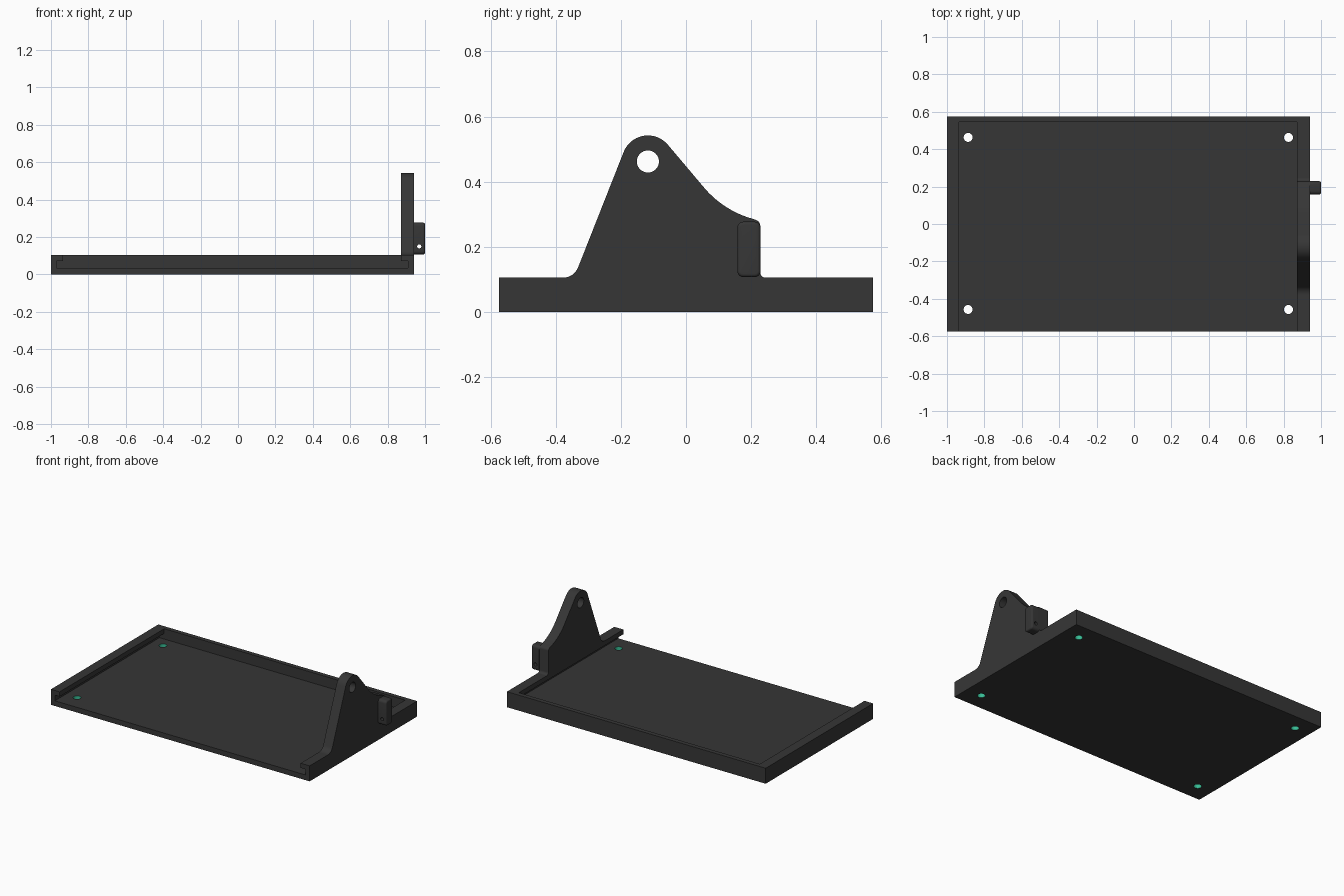
import bpy, bmesh, math
from math import cos, sin, pi, radians
from mathutils import Matrix, Vector

cube = bpy.data.objects.get("Cube")
if cube:
    bpy.data.objects.remove(cube, do_unlink=True)


def material(name, rgb):
    m = bpy.data.materials.new(name)
    m.use_nodes = True
    m.diffuse_color = (*rgb, 1)
    bsdf = m.node_tree.nodes["Principled BSDF"]
    bsdf.inputs["Base Color"].default_value = (*rgb, 1)
    bsdf.inputs["Roughness"].default_value = 0.6
    return m


charcoal = material("charcoal", (0.037, 0.037, 0.037))
green = material("green", (0.04, 0.5, 0.3))


def to_object(bm, name):
    bmesh.ops.recalc_face_normals(bm, faces=bm.faces)
    mesh = bpy.data.meshes.new(name)
    bm.to_mesh(mesh)
    bm.free()
    obj = bpy.data.objects.new(name, mesh)
    bpy.context.collection.objects.link(obj)
    mesh.materials.append(charcoal)
    return obj


def prism(name, points, offset):
    """Extrude a closed outline along an offset."""
    bm = bmesh.new()
    face = bm.faces.new([bm.verts.new(p) for p in points])
    moved = bmesh.ops.extrude_face_region(bm, geom=[face])["geom"]
    bmesh.ops.translate(bm, vec=offset,
                        verts=[v for v in moved if isinstance(v, bmesh.types.BMVert)])
    return to_object(bm, name)


def box(name, low, high):
    x, y, z = low
    X, Y, Z = high
    return prism(name, [(x, y, z), (X, y, z), (X, Y, z), (x, Y, z)], (0, 0, Z - z))


def rod(centre, radius, depth, axis):
    bm = bmesh.new()
    turn = Vector((0, 0, 1)).rotation_difference(Vector(axis)).to_matrix().to_4x4()
    bmesh.ops.create_cone(bm, cap_ends=True, segments=32, radius1=radius,
                          radius2=radius, depth=depth,
                          matrix=Matrix.Translation(centre) @ turn)
    return to_object(bm, "cutter")


def apply(obj, mod):
    bpy.context.view_layer.objects.active = obj
    bpy.ops.object.modifier_apply(modifier=mod.name)


def cut(obj, cutter):
    mod = obj.modifiers.new("cut", 'BOOLEAN')
    mod.operation, mod.solver, mod.object = 'DIFFERENCE', 'EXACT', cutter
    apply(obj, mod)
    bpy.data.objects.remove(cutter, do_unlink=True)


def smooth(obj):
    bpy.ops.object.select_all(action='DESELECT')
    obj.select_set(True)
    bpy.context.view_layer.objects.active = obj
    bpy.ops.object.shade_smooth_by_angle(angle=radians(30))


def arc(cy, cz, r, start, end, steps):
    return [(cy + r * cos(radians(start + (end - start) * i / steps)),
             cz + r * sin(radians(start + (end - start) * i / steps)))
            for i in range(steps + 1)]


TOP = 0.105

# Tray with an undercut slot that is open at the front
tray = box("tray", (-1, -0.575, 0), (0.94, 0.575, TOP))
slot = [(-0.97, 0.035), (0.91, 0.035), (0.91, 0.073), (0.872, 0.073),
        (0.872, 0.2), (-0.935, 0.2), (-0.935, 0.073), (-0.97, 0.073)]
cut(tray, prism("cutter", [(x, -0.7, z) for x, z in slot], (0, 1.245, 0)))

# Screw holes through the floor, with green walls
hole_radius = 0.024
holes = [Vector((x, y)) for x in (-0.887, 0.826) for y in (-0.457, 0.463)]
for h in holes:
    cut(tray, rod((h.x, h.y, 0.02), hole_radius, 0.1, (0, 0, 1)))
tray.data.materials.clear()
tray.data.materials.append(charcoal)
tray.data.materials.append(green)
for p in tray.data.polygons:
    near = any((p.center.xy - h).length < hole_radius * 1.1 for h in holes)
    p.material_index = int(near and abs(p.normal.z) < 0.1)
smooth(tray)

# Upright bracket: foot fillet, rounded head, sweeping shoulder, rear fillet
outline = (arc(-0.378, 0.155, 0.05, -90, -22, 8)
           + arc(-0.117, 0.462, 0.08, 158, 42, 20)
           + arc(0.285, 0.575, 0.3, 221, 254, 12)
           + arc(0.21, 0.265, 0.018, 70, 0, 5)
           + arc(0.245, 0.122, 0.017, 180, 270, 6))
bracket = prism("bracket", [(0.872, y, z) for y, z in outline], (0.068, 0, 0))
cut(bracket, rod((0.9, -0.117, 0.462), 0.034, 0.3, (1, 0, 0)))
smooth(bracket)

# Side lug with rounded edges and a small cross hole
lug = box("side_lug", (0.94, 0.158, 0.107), (1, 0.229, 0.277))
bm = bmesh.new()
bm.from_mesh(lug.data)


def bevel(edges, width):
    bmesh.ops.bevel(bm, geom=edges, offset=width, segments=5, profile=0.5,
                    affect='EDGES', clamp_overlap=True)


bevel([e for e in bm.edges if abs(e.verts[0].co.x - e.verts[1].co.x) > 0.05], 0.018)
bevel([e for e in bm.edges if min(v.co.x for v in e.verts) > 0.999], 0.01)
bm.to_mesh(lug.data)
bm.free()
cut(lug, rod((0.969, 0.19, 0.15), 0.011, 0.3, (0, 1, 0)))
smooth(lug)
